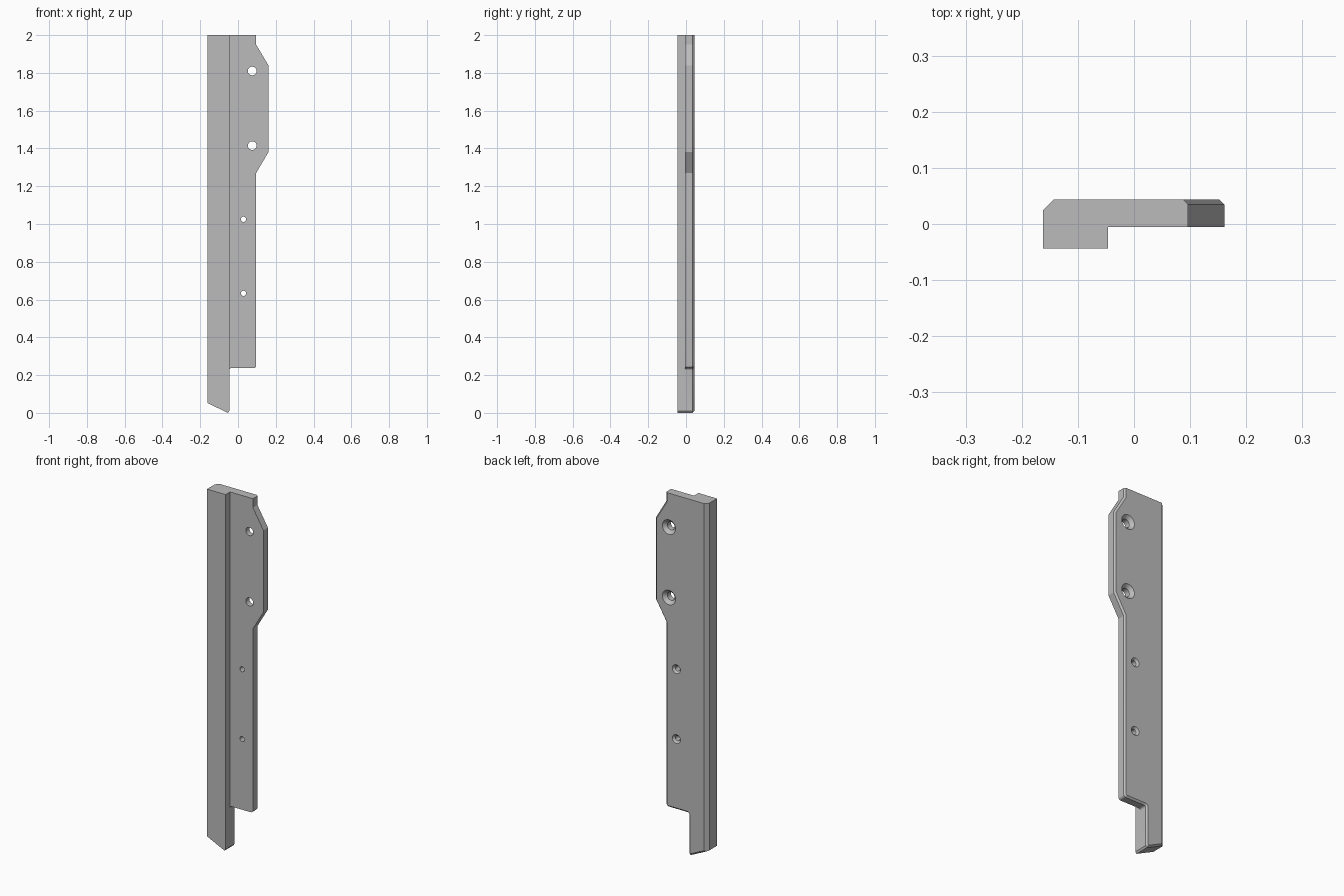
import bpy, bmesh
from math import sin, cos, pi, radians
from mathutils import Vector, Matrix

cube = bpy.data.objects.get("Cube")
if cube:
    bpy.data.objects.remove(cube, do_unlink=True)

LEFT, STEP, TOP = -0.162, -0.046, 2.0
FRONT, FLANGE, BACK = -0.044, -0.005, 0.044
CHAMFER = 0.009

grey = bpy.data.materials.new("plain grey")
grey.use_nodes = True
colour = (0.5, 0.5, 0.5, 1)
grey.diffuse_color = colour
grey.node_tree.nodes["Principled BSDF"].inputs["Base Color"].default_value = colour


def finish(name, bm):
    bmesh.ops.recalc_face_normals(bm, faces=bm.faces)
    mesh = bpy.data.meshes.new(name)
    bm.to_mesh(mesh)
    bm.free()
    mesh.materials.append(grey)
    obj = bpy.data.objects.new(name, mesh)
    bpy.context.collection.objects.link(obj)
    return obj


def loft(name, layers):
    """Solid through (depth, outline) layers stacked along y."""
    bm = bmesh.new()
    rings = [[bm.verts.new((x, y, z)) for x, z in pts] for y, pts in layers]
    bm.faces.new(rings[0])
    bm.faces.new(rings[-1])
    for a, b in zip(rings, rings[1:]):
        for i in range(len(a)):
            j = (i + 1) % len(a)
            bm.faces.new((a[i], a[j], b[j], b[i]))
    return finish(name, bm)


def arc(cx, cz, r, start, end, steps=5):
    angles = [radians(start + (end - start) * i / steps) for i in range(steps + 1)]
    return [(cx + r * cos(a), cz + r * sin(a)) for a in angles]


def inset(pts, amount):
    """Move the edges inwards, leaving the straight top and left side alone."""
    lines = []
    for i, p in enumerate(pts):
        p, q = Vector(p), Vector(pts[(i + 1) % len(pts)])
        d = (q - p).normalized()
        fixed = (p.y == q.y == TOP) or (p.x == q.x == LEFT)
        lines.append((p + Vector((-d.y, d.x)) * (0 if fixed else amount), d))
    result = []
    for i, (p, d) in enumerate(lines):
        p0, d0 = lines[i - 1]
        t = (p - p0).cross(d) / d0.cross(d)
        result.append(tuple(p0 + d0 * t))
    return result


def boolean(target, cutter, operation):
    mod = target.modifiers.new(operation.title(), "BOOLEAN")
    mod.operation, mod.solver, mod.object = operation, "EXACT", cutter
    bpy.context.view_layer.objects.active = target
    bpy.ops.object.modifier_apply(modifier=mod.name)
    bpy.data.objects.remove(cutter, do_unlink=True)


# Back plate with the widened upper flange
foot = [(LEFT, 0.052), (-0.053, 0), (STEP, 0.01)]
outline = (foot
           + arc(STEP + 0.011, 0.226, 0.011, 180, 90)
           + arc(0.082, 0.251, 0.014, -90, 0)
           + [(0.096, 1.27), (0.161, 1.38), (0.161, 1.84), (0.096, 1.95),
              (0.096, TOP), (LEFT, TOP)])
plate = loft("mounting_plate", [(FLANGE, outline), (BACK - CHAMFER, outline),
                                (BACK, inset(outline, CHAMFER))])

# Thick front rail
rail_outline = foot + [(STEP, TOP), (LEFT, TOP)]
rail = loft("front_rail", [(FRONT, rail_outline), (FLANGE, rail_outline)])
boolean(plate, rail, "UNION")

# Wide chamfer along the rear outer edge
bm = bmesh.new()
bmesh.ops.create_cube(bm, size=0.1)
place = Matrix.Translation((-0.1525 - 0.05 * cos(pi / 4), 0.0345 + 0.05 * sin(pi / 4), 1))
bmesh.ops.transform(bm, verts=bm.verts,
                    matrix=place @ Matrix.Rotation(pi / 4, 4, "Z") @ Matrix.Diagonal((1, 1, 30, 1)))
boolean(plate, finish("edge_cutter", bm), "DIFFERENCE")

# Screw holes, countersunk from the back
for x, z, r, head in ((0.075, 1.81, 0.023, 0.041), (0.075, 1.415, 0.023, 0.041),
                      (0.029, 1.025, 0.014, 0.025), (0.029, 0.633, 0.014, 0.025)):
    profile = ((-0.1, r), (BACK - head + r, r), (BACK + 0.01, head + 0.01))
    cutter = loft("hole_cutter", [(y, arc(x, z, rad, 0, 348.75, 31)) for y, rad in profile])
    boolean(plate, cutter, "DIFFERENCE")

bpy.ops.object.select_all(action="DESELECT")
plate.select_set(True)
bpy.context.view_layer.objects.active = plate
bpy.ops.object.shade_smooth_by_angle(angle=radians(25))
